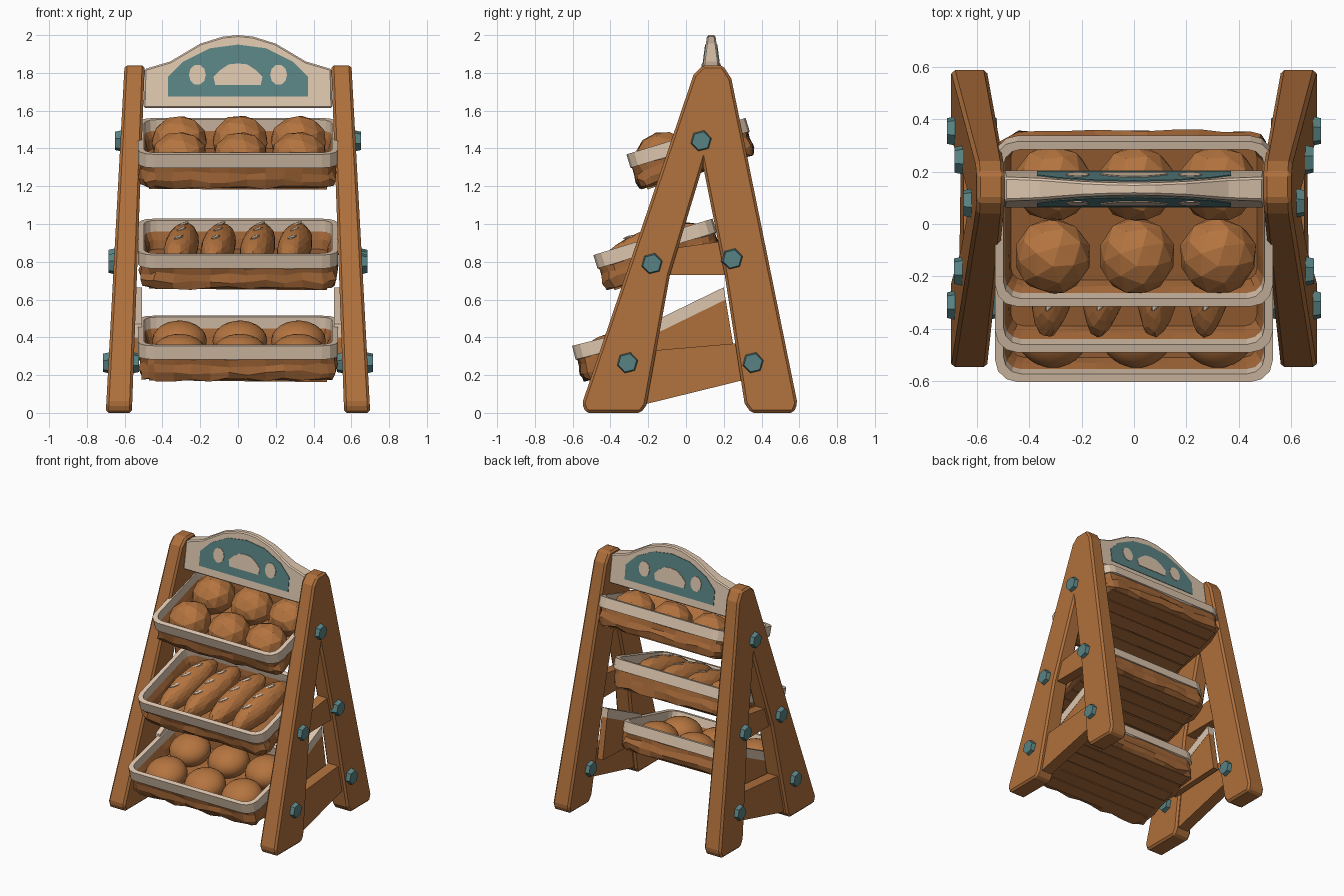
import bpy, bmesh, math, random
from mathutils import Matrix, Vector

if "Cube" in bpy.data.objects:
    bpy.data.objects.remove(bpy.data.objects["Cube"])

random.seed(4)


def mat(name, rgb):
    m = bpy.data.materials.new(name)
    m.diffuse_color = (*rgb, 1)
    m.use_nodes = True
    m.node_tree.nodes["Principled BSDF"].inputs["Base Color"].default_value = m.diffuse_color
    return m


WOOD = mat("warm wood", (0.43, 0.162, 0.045))
WICKER = mat("wicker brown", (0.37, 0.138, 0.04))
BREAD = mat("bread crust", (0.46, 0.175, 0.05))
CREAM = mat("cream", (0.72, 0.56, 0.42))
TEAL = mat("teal", (0.10, 0.225, 0.23))


def finish(name, bm, mats, bevel=0, smooth=False):
    bmesh.ops.recalc_face_normals(bm, faces=bm.faces)
    me = bpy.data.meshes.new(name)
    bm.to_mesh(me)
    bm.free()
    for m in mats:
        me.materials.append(m)
    ob = bpy.data.objects.new(name, me)
    bpy.context.collection.objects.link(ob)
    if smooth:
        for p in me.polygons:
            p.use_smooth = True
    if bevel:
        b = ob.modifiers.new("bevel", 'BEVEL')
        b.width, b.segments, b.limit_method = bevel, 1, 'ANGLE'
    return ob


def prism(name, pts, fa, fb, m, axis='x', bevel=0):
    """Extrude an outline (u, z) between two depths that vary with z."""
    bm = bmesh.new()
    rows = []
    for f in (fa, fb):
        rows.append([bm.verts.new((f(z), u, z) if axis == 'x' else (u, f(z), z)) for u, z in pts])
    a, b = rows
    bm.faces.new(a)
    bm.faces.new(b[::-1])
    n = len(pts)
    for i in range(n):
        bm.faces.new((a[i], b[i], b[(i + 1) % n], a[(i + 1) % n]))
    return finish(name, bm, [m], bevel)


# ---- A-shaped side frames, leaning inward ----
def inner(z): return 0.562 - 0.037 * z
def outer(z): return 0.70 - 0.054 * z


A_SHAPE = [(-0.55, 0.05), (-0.53, 0), (-0.24, 0), (-0.21, 0.04), (-0.085, 0.73), (0.09, 1.31),
           (0.205, 0.73), (0.31, 0.05), (0.345, 0), (0.57, 0), (0.59, 0.05),
           (0.24, 1.77), (0.195, 1.84), (0.09, 1.84), (0.04, 1.79)]
CROSSBAR = [(-0.12, 0.73), (0.23, 0.73), (0.20, 0.91), (-0.08, 0.87)]
BRACE = [(-0.24, 0.04), (0.33, 0.18), (0.29, 0.37), (-0.18, 0.33)]
PANEL = [(-0.2, 0.28), (0.26, 0.3), (0.21, 0.60), (-0.2, 0.40)]
PANEL_CAP = [(-0.2, 0.40), (0.21, 0.60), (0.20, 0.665), (-0.2, 0.47)]
BOLTS = [(0.08, 1.44), (-0.18, 0.79), (0.245, 0.815), (-0.31, 0.265), (0.355, 0.265)]


def bolt(name, s, x, y, z):
    bm = bmesh.new()
    bmesh.ops.create_cone(bm, cap_ends=True, segments=6, radius1=0.062, radius2=0.05, depth=0.05,
                          matrix=Matrix.Translation((s * x, y, z)) @ Matrix.Rotation(s * math.pi / 2, 4, 'Y')
                          @ Matrix.Rotation(0.25, 4, 'Z'))
    finish(name, bm, [TEAL])


for s, side in ((1, "right"), (-1, "left")):
    prism(f"{side}_frame", A_SHAPE, lambda z: s * inner(z), lambda z: s * outer(z), WOOD, bevel=0.014)
    for nm, pts in (("crossbar", CROSSBAR), ("lower_brace", BRACE)):
        prism(f"{side}_{nm}", pts, lambda z: s * (inner(z) + 0.02), lambda z: s * (outer(z) - 0.03), WOOD)
    # inner rail beside the lowest basket, with a pale top strip
    prism(f"{side}_rail_panel", PANEL, lambda z: s * 0.51, lambda z: s * 0.555, WOOD)
    prism(f"{side}_rail_strip", PANEL_CAP, lambda z: s * 0.508, lambda z: s * 0.557, CREAM)
    for i, (y, z) in enumerate(BOLTS):
        bolt(f"{side}_bolt_{i}", s, outer(z) + 0.004, y, z)
        if i > 2:
            bolt(f"{side}_inner_bolt_{i}", -s, -inner(z) + 0.004, y, z)


# ---- arched sign, thinner toward the top, painted on both sides ----
def sign_front(z): return 0.062 + (z - 1.62) * 0.13
def sign_back(z): return 0.205 - (z - 1.62) * 0.13


def both(half):
    return half + [(-u, z) for u, z in half[::-1] if u]


prism("sign_board", both([(0.5, 1.615), (0.495, 1.82), (0.36, 1.86), (0.2, 1.955), (0.08, 1.992), (0, 2.0)]),
      sign_front, sign_back, CREAM, 'y', 0.008)
PLATES = [("sign_panel", both([(0.37, 1.675), (0.37, 1.78), (0.29, 1.86), (0.15, 1.93), (0, 1.95)]), TEAL, 0.004),
          ("loaf_emblem", both([(0.12, 1.735), (0.13, 1.78), (0.095, 1.815), (0.05, 1.845), (0, 1.85)]), CREAM, 0.008)]
for s in (1, -1):
    PLATES.append(("bun_emblem", [(s * 0.215 + 0.045 * math.cos(a * math.pi / 5), 1.79 + 0.055 * math.sin(a * math.pi / 5))
                                  for a in range(10)], CREAM, 0.008))
for nm, pts, m, d in PLATES:
    prism(nm + "_front", pts, lambda z: sign_front(z) - d, lambda z: sign_front(z) + 0.001, m, 'y')
    prism(nm + "_back", pts, lambda z: sign_back(z) - 0.001, lambda z: sign_back(z) + d, m, 'y')


# ---- tilted wicker baskets with pale rim bands ----
def rounded_loop(hx, hy, r, nx=9, ny=6, nc=3):
    pts = []
    for k, (sx, sy) in enumerate(((1, 1), (-1, 1), (-1, -1), (1, -1))):
        for i in range(nc + 1):
            a = math.pi / 2 * (k + i / nc)
            pts.append(Vector((sx * (hx - r) + r * math.cos(a), sy * (hy - r) + r * math.sin(a))))
        # straight run to the next corner
        n = nx if k % 2 == 0 else ny
        end = Vector(((-sx if k % 2 == 0 else sx) * (hx - r), (sy if k % 2 == 0 else -sy) * (hy - r)))
        a = math.pi / 2 * (k + 1)
        end += r * Vector((math.cos(a), math.sin(a)))
        start = pts[-1]
        pts += [start.lerp(end, i / n) for i in range(1, n)]
    return pts


def basket(name, M):
    # inset, height, jitter, and material of the band leading to each ring
    rings = [(0.05, -0.20, 0, 0), (0.02, -0.19, 0.012, 0), (0.008, -0.15, 0.012, 0), (0.015, -0.11, 0.012, 0),
             (0.012, -0.075, 0.006, 0), (0.0, -0.075, 0, 1), (0.0, 0, 0, 1), (0.032, 0, 0, 1),
             (0.036, -0.06, 0, 1), (0.05, -0.10, 0.006, 0), (0.06, -0.15, 0, 0)]
    bm = bmesh.new()
    prev = None
    for inset, z, jit, mi in rings:
        loop = []
        for p in rounded_loop(0.53 - inset, 0.33 - inset, 0.085 - inset * 0.6):
            k = 1 + random.uniform(-jit, jit) * 2
            loop.append(bm.verts.new((p.x * k, p.y * k, z + random.uniform(-jit, jit))))
        if prev:
            n = len(loop)
            for i in range(n):
                f = bm.faces.new((prev[i], prev[(i + 1) % n], loop[(i + 1) % n], loop[i]))
                f.material_index = mi
        else:
            bm.faces.new(loop)
        prev = loop
    bm.faces.new(prev)
    bm.transform(M)
    finish(name, bm, [WICKER, CREAM])
    # rough slats under the basket
    for i in range(6):
        bm = bmesh.new()
        bmesh.ops.create_cube(bm, size=1, matrix=Matrix.Translation((0, -0.235 + i * 0.094, -0.197))
                              @ Matrix.Diagonal((0.94, 0.085, 0.02, 1)))
        for v in bm.verts:
            v.co.z += random.uniform(-0.006, 0.006)
        bm.transform(M)
        finish(f"{name}_slat_{i}", bm, [WICKER])


def bread(name, M, loc, size, sub=2, jit=0.04, turn=0.0, m=BREAD, smooth=False):
    bm = bmesh.new()
    bmesh.ops.create_icosphere(bm, subdivisions=sub, radius=1)
    for v in bm.verts:
        v.co *= 1 + random.uniform(-jit, jit)
    bm.transform(M @ Matrix.Translation(loc) @ Matrix.Rotation(turn, 4, 'Z') @ Matrix.Diagonal((*size, 1)))
    finish(name, bm, [m], smooth=smooth)


for name, cy, cz, tilt in (("top", 0.0, 1.465, 17), ("middle", -0.175, 0.932, 17), ("bottom", -0.283, 0.435, 14)):
    M = Matrix.Translation((0, cy, cz)) @ Matrix.Rotation(math.radians(tilt), 4, 'X')
    basket(f"{name}_basket", M)
    if name == "middle":
        # long scored loaves
        for i, x in enumerate((-0.3, -0.105, 0.105, 0.3)):
            bread(f"long_loaf_{i}", M, (x, 0, -0.055), (0.088, 0.285, 0.1), 3, 0.025, -0.12)
            for j, y in enumerate((-0.12, 0, 0.12)):
                bread(f"loaf_score_{i}_{j}", M, (x + y * 0.12, y, 0.043 - 0.5 * y * y), (0.014, 0.045, 0.008),
                      1, 0, -0.6, CREAM)
    else:
        # two rows of three round loaves
        for r, y in enumerate((-0.15, 0.14)):
            for c, x in enumerate((-0.31, 0.01, 0.32)):
                if name == "top":
                    bread(f"round_loaf_{r}_{c}", M, (x, y, -0.07), (0.15, 0.148, 0.135), 2, 0.03)
                else:
                    bread(f"bun_{r}_{c}", M, (x, y, -0.09), (0.145, 0.145, 0.105), 3, 0.0, smooth=True)
